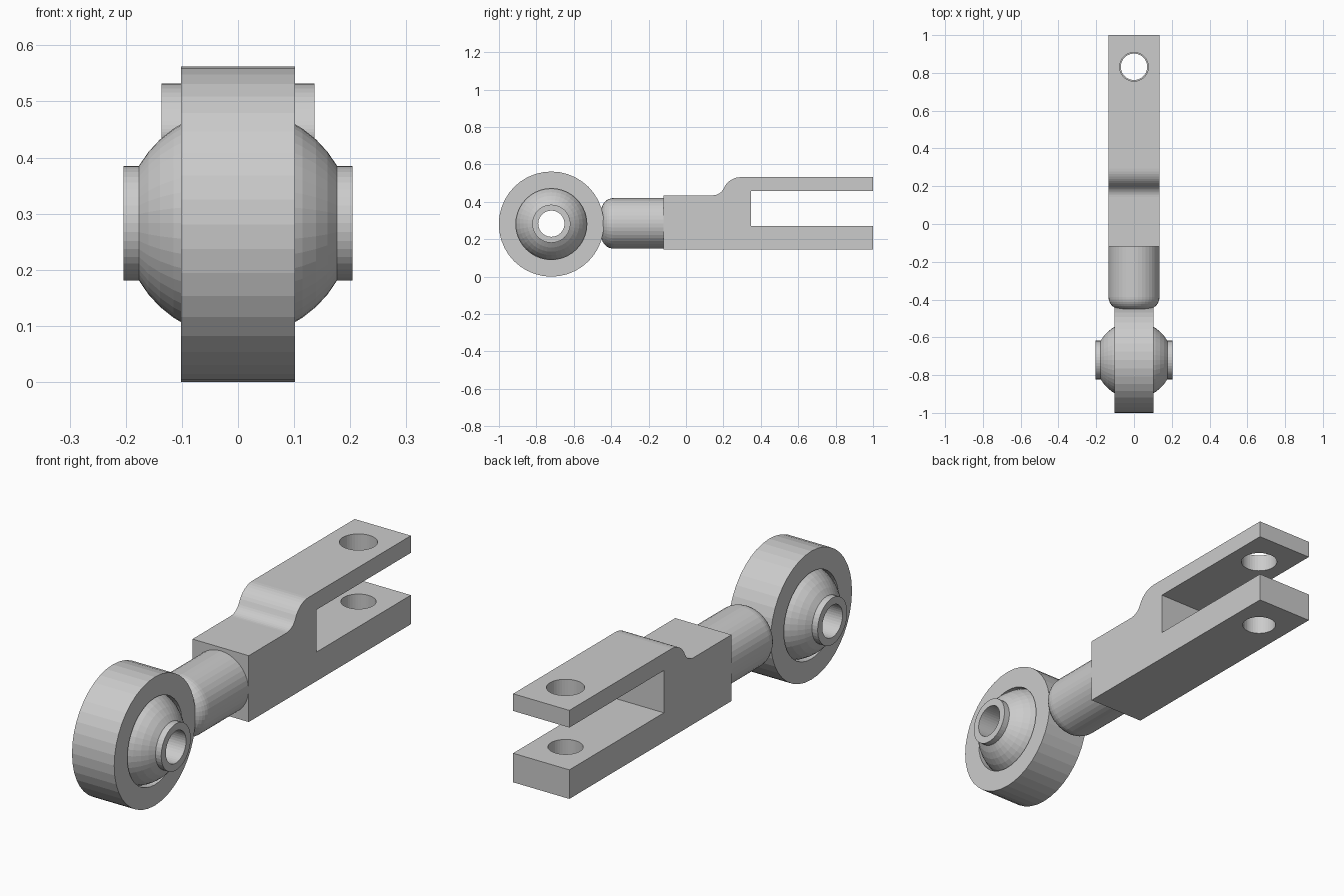
import bpy, bmesh, math
from mathutils import Vector

if "Cube" in bpy.data.objects:
    bpy.data.objects.remove(bpy.data.objects["Cube"])

steel = bpy.data.materials.new("plain grey steel")
steel.diffuse_color = (0.6, 0.6, 0.6, 1)
steel.use_nodes = True
steel.node_tree.nodes["Principled BSDF"].inputs["Base Color"].default_value = steel.diffuse_color
EYE = Vector((0, -0.72, 0.281))


def finish(bm, name):
    bmesh.ops.remove_doubles(bm, verts=bm.verts, dist=1e-5)
    bmesh.ops.recalc_face_normals(bm, faces=bm.faces)
    me = bpy.data.meshes.new(name)
    bm.to_mesh(me)
    bm.free()
    me.materials.append(steel)
    ob = bpy.data.objects.new(name, me)
    bpy.context.collection.objects.link(ob)
    return ob


def lathe(name, profile, axis, centre, sides, closed=True):
    """Spin (along, radius) points about the x, y or z axis."""
    a = "xyz".index(axis)
    axis_v = Vector([float(i == a) for i in range(3)])
    side_v = Vector([float(i == (a + 1) % 3) for i in range(3)])
    bm = bmesh.new()
    vs = [bm.verts.new(centre + axis_v * t + side_v * r) for t, r in profile]
    pairs = list(zip(vs, vs[1:])) + ([(vs[-1], vs[0])] if closed else [])
    edges = [bm.edges.new(p) for p in pairs]
    bmesh.ops.spin(bm, geom=vs + edges, cent=centre, axis=axis_v,
                   angle=math.tau, steps=sides, use_duplicate=False)
    return finish(bm, name)


def arc(cx, cy, r, a0, a1, n):
    return [(cx + r * math.cos(math.radians(a0 + (a1 - a0) * i / n)),
             cy + r * math.sin(math.radians(a0 + (a1 - a0) * i / n)))
            for i in range(n + 1)]


# Outer eye ring
lathe("eye_ring", [(-0.102, 0.281), (0.102, 0.281), (0.102, 0.19), (-0.102, 0.19)],
      "x", EYE, 40)

# Swivel ball with end collars and a through bore
ball_r, collar_r, bore_r, end = 0.204, 0.102, 0.07, 0.204
a = math.degrees(math.asin(collar_r / ball_r))
ball_profile = ([(end, bore_r), (end, collar_r)]
                + arc(0, 0, ball_r, a, 180 - a, 14)
                + [(-end, collar_r), (-end, bore_r)])
lathe("swivel_ball", ball_profile, "x", EYE + Vector((0, 0, 0.002)), 40)

# Round shank with a rounded end towards the ring
shank_profile = ([(-0.10, 0), (-0.10, 0.135)]
                 + arc(-0.387, 0.07, 0.065, 90, 180, 8) + [(-0.452, 0)])
lathe("shank", shank_profile, "y", Vector((0, 0, 0.285)), 40, closed=False)

# Fork body: side profile with a curved step on top and an open slot
bend = math.degrees(math.atan2(0.068, 0.15))
side = ([(-0.12, 0.145), (-0.12, 0.435)]
        + arc(0.143, 0.50, 0.065, -90, -bend, 8)
        + arc(0.293, 0.432, 0.10, 180 - bend, 90, 8)[1:]
        + [(1, 0.532), (1, 0.457), (0.347, 0.457), (0.347, 0.272),
           (1, 0.272), (1, 0.145)])
bm = bmesh.new()
face = bm.faces.new([bm.verts.new((-0.136, y, z)) for y, z in side])
ext = bmesh.ops.extrude_face_region(bm, geom=[face])
bmesh.ops.translate(bm, vec=(0.272, 0, 0),
                    verts=[v for v in ext["geom"] if isinstance(v, bmesh.types.BMVert)])
fork = finish(bm, "fork_body")

# Pin holes, slightly wider in the upper arm
for name, r, z0, z1 in (("upper_hole_cutter", 0.076, 0.40, 0.60),
                        ("lower_hole_cutter", 0.070, 0.10, 0.35)):
    cutter = lathe(name, [(z0, 0), (z0, r), (z1, r), (z1, 0)], "z",
                   Vector((0, 0.832, 0)), 40, closed=False)
    cutter.hide_render = True
    cutter.hide_set(True)
    mod = fork.modifiers.new(name, "BOOLEAN")
    mod.operation = "DIFFERENCE"
    mod.solver = "EXACT"
    mod.object = cutter
